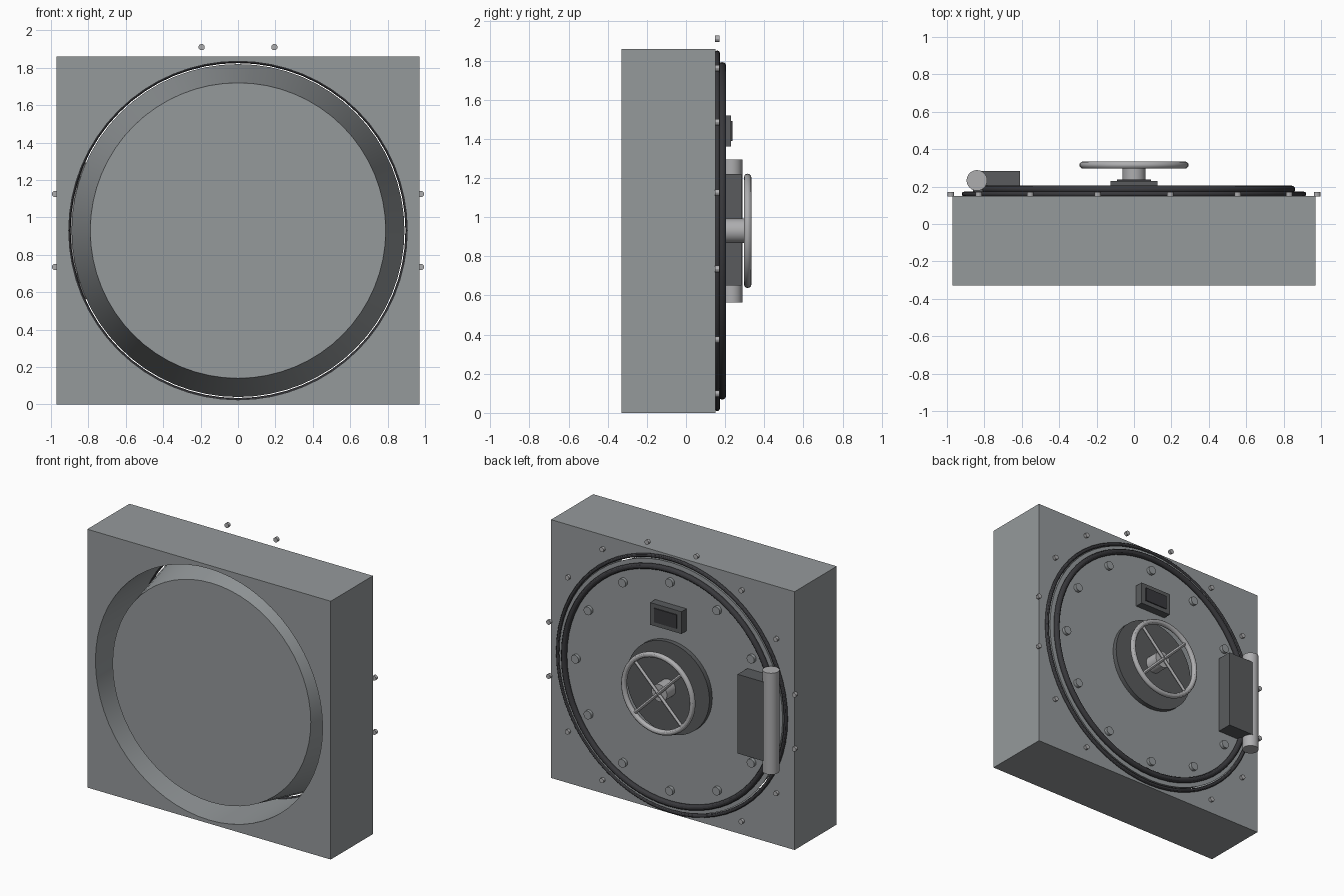
import bpy
from math import pi, cos, sin, radians

if "Cube" in bpy.data.objects:
    bpy.data.objects.remove(bpy.data.objects["Cube"])

CZ = 0.93  # height of the door axis


def material(name, r, g, b):
    m = bpy.data.materials.new(name)
    m.diffuse_color = (r, g, b, 1)
    m.use_nodes = True
    m.node_tree.nodes["Principled BSDF"].inputs["Base Color"].default_value = m.diffuse_color
    return m


STEEL = material("steel", 0.30, 0.32, 0.33)
DARK = material("dark_steel", 0.10, 0.105, 0.11)
RUBBER = material("rubber", 0.04, 0.04, 0.045)
BRIGHT = material("bright_steel", 0.42, 0.42, 0.43)


def finish(name, mat, smooth=True):
    ob = bpy.context.object
    ob.name = name
    if mat:
        ob.data.materials.append(mat)
    if smooth:
        bpy.ops.object.shade_smooth_by_angle(angle=radians(30))
    return ob


def box(name, x0, x1, y0, y1, z0, z1, mat):
    bpy.ops.mesh.primitive_cube_add(size=1, location=((x0 + x1) / 2, (y0 + y1) / 2, (z0 + z1) / 2))
    ob = bpy.context.object
    ob.scale = (x1 - x0, y1 - y0, z1 - z0)
    bpy.ops.object.transform_apply(location=False, rotation=False, scale=True)
    return finish(name, mat, False)


def disc(name, x, z, y0, y1, r0, r1, mat, n=64):
    # round part along y: radius r0 at y0, r1 at y1
    bpy.ops.mesh.primitive_cone_add(vertices=n, radius1=r1, radius2=r0, depth=y1 - y0,
                                    location=(x, (y0 + y1) / 2, z), rotation=(pi / 2, 0, 0))
    return finish(name, mat)


def ring(name, y, major, minor, mat, n=64):
    bpy.ops.mesh.primitive_torus_add(major_radius=major, minor_radius=minor, major_segments=n,
                                     minor_segments=12, location=(0, y, CZ), rotation=(pi / 2, 0, 0))
    return finish(name, mat)


# Square wall block with a round opening
frame = box("wall_frame", -0.97, 0.97, -0.33, 0.15, 0, 1.86, STEEL)
cutter = disc("opening_cutter", 0, CZ, -0.6, 0.5, 0.905, 0.905, None)
cutter.hide_render = True
mod = frame.modifiers.new("opening", "BOOLEAN")
mod.operation = "DIFFERENCE"
mod.solver = "EXACT"
mod.object = cutter
bpy.context.view_layer.objects.active = frame
bpy.ops.object.modifier_apply(modifier="opening")
bpy.data.objects.remove(cutter)
bpy.ops.object.select_all(action="DESELECT")
frame.select_set(True)
bpy.ops.object.shade_smooth_by_angle(angle=radians(30))

# Tapered door plug and its two rings
disc("door_plug", 0, CZ, -0.30, 0.172, 0.79, 0.89, STEEL)
ring("frame_ring", 0.16, 0.908, 0.013, RUBBER)
ring("door_ring", 0.185, 0.842, 0.02, RUBBER)

# Bolts around the frame, leaving out the two below the floor
for i in range(16):
    a = radians(11.25 + 22.5 * i)
    x, z = cos(a), CZ + sin(a)
    if z > 0:
        disc(f"frame_bolt_{i}", x * 0.998, z, 0.148, 0.17, 0.017, 0.017, BRIGHT, 12)

# Bolts around the door
for i in range(12):
    a = radians(30 * i)
    disc(f"door_bolt_{i}", 0.75 * cos(a), CZ + 0.75 * sin(a), 0.165, 0.195, 0.03, 0.03, STEEL, 16)

# Hand wheel on its hub
disc("hub_plate", 0, CZ, 0.165, 0.205, 0.33, 0.33, DARK)
disc("wheel_shaft", 0, CZ, 0.18, 0.305, 0.062, 0.062, BRIGHT, 32)
ring("wheel_rim", 0.315, 0.273, 0.019, BRIGHT, 48)
for i, a in enumerate((45, -45)):
    bpy.ops.mesh.primitive_cylinder_add(vertices=12, radius=0.012, depth=0.54,
                                        location=(0, 0.315, CZ), rotation=(0, radians(a), 0))
    finish(f"wheel_spoke_{i}", BRIGHT)

# Lock panel above the wheel
box("lock_panel", -0.125, 0.125, 0.165, 0.23, 1.36, 1.52, DARK)
box("lock_screen", -0.09, 0.09, 0.228, 0.237, 1.39, 1.49, RUBBER)

# Hinge block and barrel on one side
box("hinge_block", -0.86, -0.61, 0.168, 0.284, 0.65, 1.22, DARK)
bpy.ops.mesh.primitive_cylinder_add(vertices=32, radius=0.055, depth=0.73, location=(-0.84, 0.233, CZ))
finish("hinge_barrel", BRIGHT)
